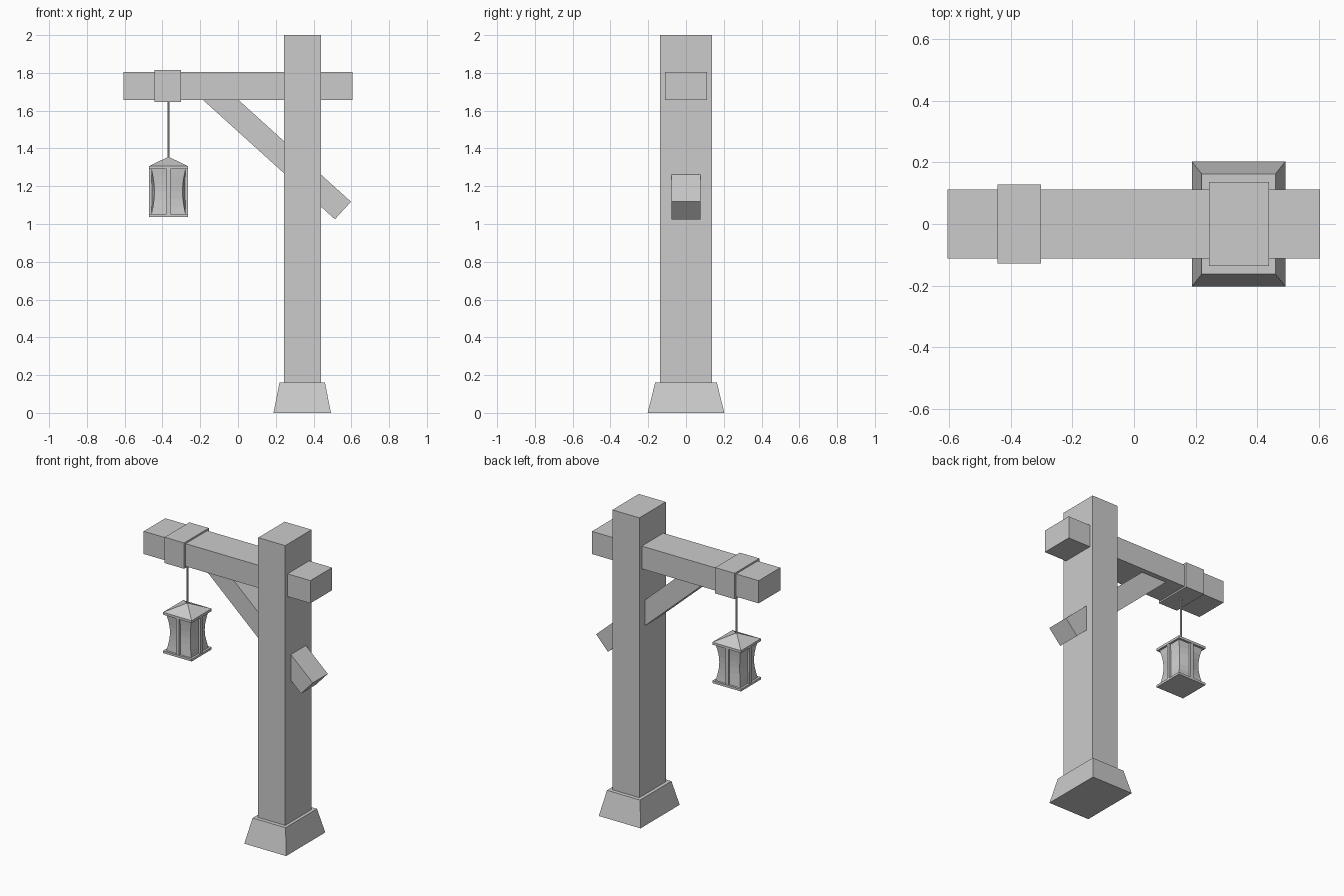
import bpy, bmesh
from math import cos, sin, pi

if "Cube" in bpy.data.objects:
    bpy.data.objects.remove(bpy.data.objects["Cube"])


def finish(name, bm):
    bmesh.ops.remove_doubles(bm, verts=bm.verts, dist=1e-5)
    bmesh.ops.recalc_face_normals(bm, faces=bm.faces)
    mesh = bpy.data.meshes.new(name)
    bm.to_mesh(mesh)
    bm.free()
    ob = bpy.data.objects.new(name, mesh)
    bpy.context.collection.objects.link(ob)
    return ob


def loft(name, rings):
    """Skin a stack of rings with equal point counts and cap both ends."""
    bm = bmesh.new()
    rows = [[bm.verts.new(p) for p in ring] for ring in rings]
    n = len(rows[0])
    for a, b in zip(rows, rows[1:]):
        for i in range(n):
            j = (i + 1) % n
            bm.faces.new((a[i], a[j], b[j], b[i]))
    bm.faces.new(rows[0])
    bm.faces.new(rows[-1])
    return finish(name, bm)


def rect(cx, hx, hy, z):
    return [(cx + sx * hx, sy * hy, z) for sx, sy in ((-1, -1), (1, -1), (1, 1), (-1, 1))]


def box(name, x0, x1, hy, z0, z1):
    c, h = (x0 + x1) / 2, (x1 - x0) / 2
    return loft(name, [rect(c, h, hy, z0), rect(c, h, hy, z1)])


# Post, tapered foot, crossbeam and collar
loft("foot", [rect(0.34, 0.152, 0.203, 0), rect(0.34, 0.12, 0.163, 0.162)])
box("post", 0.243, 0.439, 0.137, 0.1, 2.0)
box("crossbeam", -0.607, 0.605, 0.112, 1.656, 1.805)
box("beam_collar", -0.443, -0.302, 0.128, 1.646, 1.816)

# Diagonal brace running through the post
brace = [(-0.23, 1.697), (0.513, 1.025), (0.598, 1.118), (-0.145, 1.79)]
loft("brace", [[(x, y, z) for x, z in brace] for y in (-0.078, 0.078)])

# Hanging rod
LX = -0.368
loft("hanging_rod", [[(LX + 0.006 * cos(i * pi / 4), 0.006 * sin(i * pi / 4), z)
                      for i in range(8)] for z in (1.345, 1.66)])

# Lantern plates and pyramid roof
box("lantern_base", LX - 0.104, LX + 0.104, 0.104, 1.038, 1.053)
box("lantern_eave", LX - 0.104, LX + 0.104, 0.104, 1.29, 1.306)
bm = bmesh.new()
eave = [bm.verts.new(p) for p in rect(LX, 0.104, 0.104, 1.306)]
apex = bm.verts.new((LX, 0, 1.356))
bm.faces.new(eave)
for i in range(4):
    bm.faces.new((eave[i], eave[(i + 1) % 4], apex))
finish("lantern_roof", bm)

# Lantern body: corners pinch inward at mid height
H = 0.09
rings = []
for k in range(7):
    t = k / 6
    c = H - 0.016 * sin(pi * t)
    z = 1.053 + 0.237 * t
    ring = [(-c, -c), (0, -H), (c, -c), (H, 0), (c, c), (0, H), (-c, c), (-H, 0)]
    rings.append([(LX + x, y, z) for x, y in ring])
loft("lantern_body", rings)

# Upright bar in the middle of each lantern face
for i in range(4):
    bar = box("lantern_bar", -0.011, 0.011, 0.01, 1.053, 1.29)
    a = i * pi / 2
    bar.location = (LX + 0.092 * cos(a), 0.092 * sin(a), 0)
    bar.rotation_euler.z = a + pi / 2
